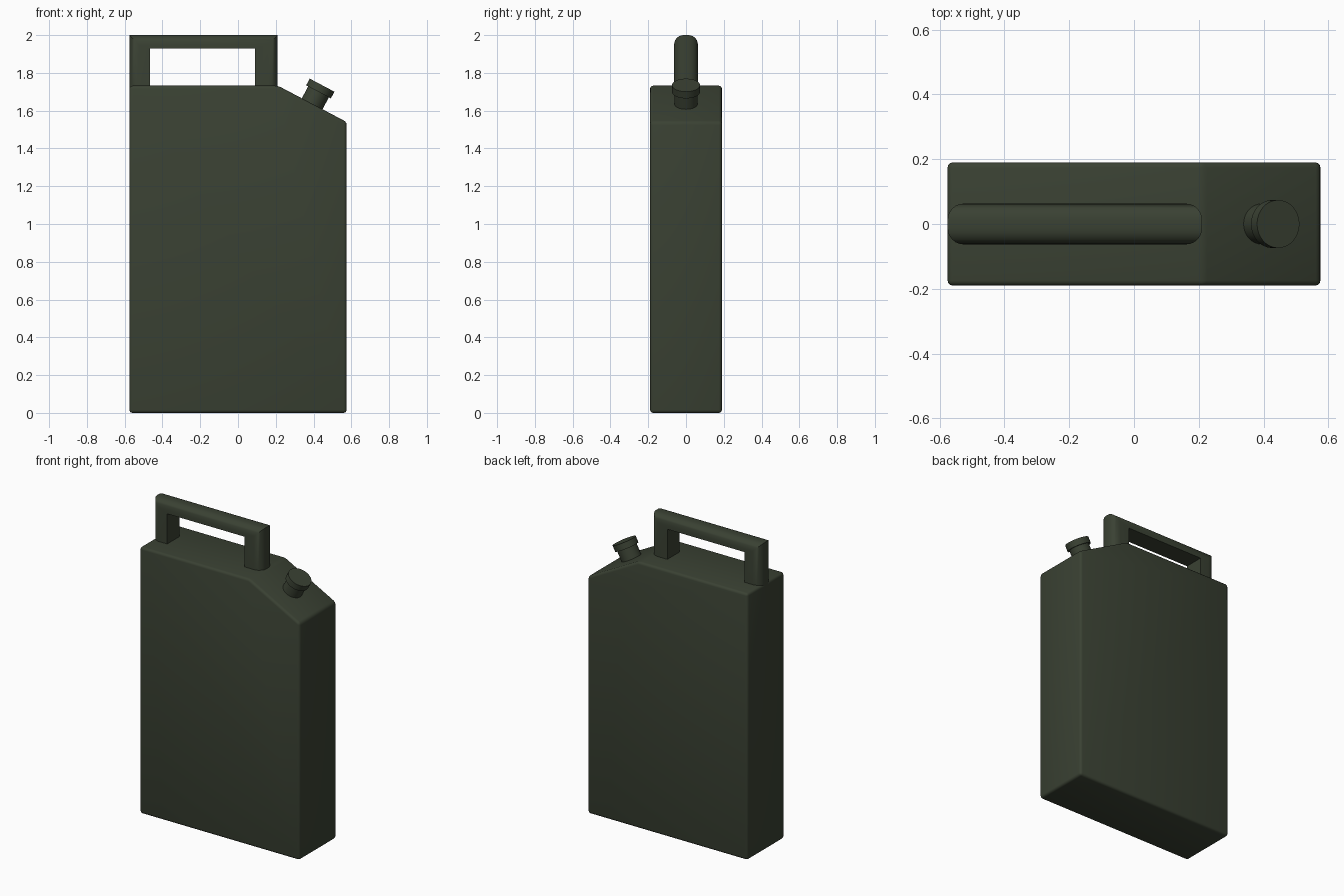
import bpy, math
from mathutils import Vector

if "Cube" in bpy.data.objects:
    bpy.data.objects.remove(bpy.data.objects["Cube"])

green = bpy.data.materials.new("olive_green")
green.diffuse_color = (0.042, 0.053, 0.033, 1)
green.use_nodes = True
green.node_tree.nodes["Principled BSDF"].inputs["Base Color"].default_value = green.diffuse_color


def make(name, verts, faces, bevel=0.0):
    me = bpy.data.meshes.new(name)
    me.from_pydata(verts, [], faces)
    me.validate()
    me.materials.append(green)
    ob = bpy.data.objects.new(name, me)
    bpy.context.collection.objects.link(ob)
    bpy.ops.object.select_all(action='DESELECT')
    ob.select_set(True)
    bpy.context.view_layer.objects.active = ob
    bpy.ops.object.mode_set(mode='EDIT')
    bpy.ops.mesh.select_all(action='SELECT')
    bpy.ops.mesh.normals_make_consistent(inside=False)
    bpy.ops.object.mode_set(mode='OBJECT')
    if bevel:
        mod = ob.modifiers.new("bevel", 'BEVEL')
        mod.width = bevel
        mod.segments = 3
        mod.limit_method = 'ANGLE'
        mod.angle_limit = math.radians(20)
        bpy.ops.object.modifier_apply(modifier=mod.name)
    bpy.ops.object.shade_smooth_by_angle(angle=math.radians(35))
    return ob


def bridge(sections):
    """Faces joining equal-length closed sections, capped at both ends."""
    n, m = len(sections[0]), len(sections)
    faces = [(s * n + i, s * n + (i + 1) % n, (s + 1) * n + (i + 1) % n, (s + 1) * n + i)
             for s in range(m - 1) for i in range(n)]
    faces += [tuple(range(n)), tuple(range((m - 1) * n, m * n))]
    return [p for s in sections for p in s], faces


# Can body: side profile with a sloped shoulder
profile = [(-0.575, 0), (0.575, 0), (0.575, 1.54), (0.212, 1.732), (-0.575, 1.732)]
make("can_body", *bridge([[(x, y, z) for x, z in profile] for y in (-0.19, 0.19)]), bevel=0.016)

# Handle: mitred U with rounded outer edges and a flat inner face
HALF, R, SEG = 0.063, 0.05, 6
arc = [(HALF - R + R * math.cos(a), R - R * math.sin(a))
       for a in (math.pi / 2 * i / SEG for i in range(SEG + 1))]
section = [(HALF, None)] + arc + [(-y, t) for y, t in reversed(arc)] + [(-HALF, None)]


def station(outer_x, side, thick, base=None):
    pts = []
    for y, t in section:
        x = outer_x + side * (thick if t is None else t)
        z = base if base else 2.0 - (0.072 if t is None else t)
        pts.append((x, y, z))
    return pts


make("handle", *bridge([station(-0.575, 1, 0.11, 1.715), station(-0.575, 1, 0.11),
                        station(0.21, -1, 0.12), station(0.21, -1, 0.12, 1.715)]))

# Spout neck and cap, standing square to the shoulder
axis = Vector((0.192, 0, 0.363)).normalized()
along = Vector((axis.z, 0, -axis.x))
top = Vector((0.445, 0, 1.735))


def spout_part(name, radius, low, high, sides=32):
    rings = []
    for d in (low, high):
        ring = []
        for i in range(sides):
            a = math.tau * i / sides
            ring.append(top + axis * d + along * radius * math.cos(a)
                        + Vector((0, radius * math.sin(a), 0)))
        rings.append(ring)
    make(name, *bridge(rings))


spout_part("spout_neck", 0.062, -0.14, -0.03)
spout_part("spout_cap", 0.074, -0.04, 0.0)
